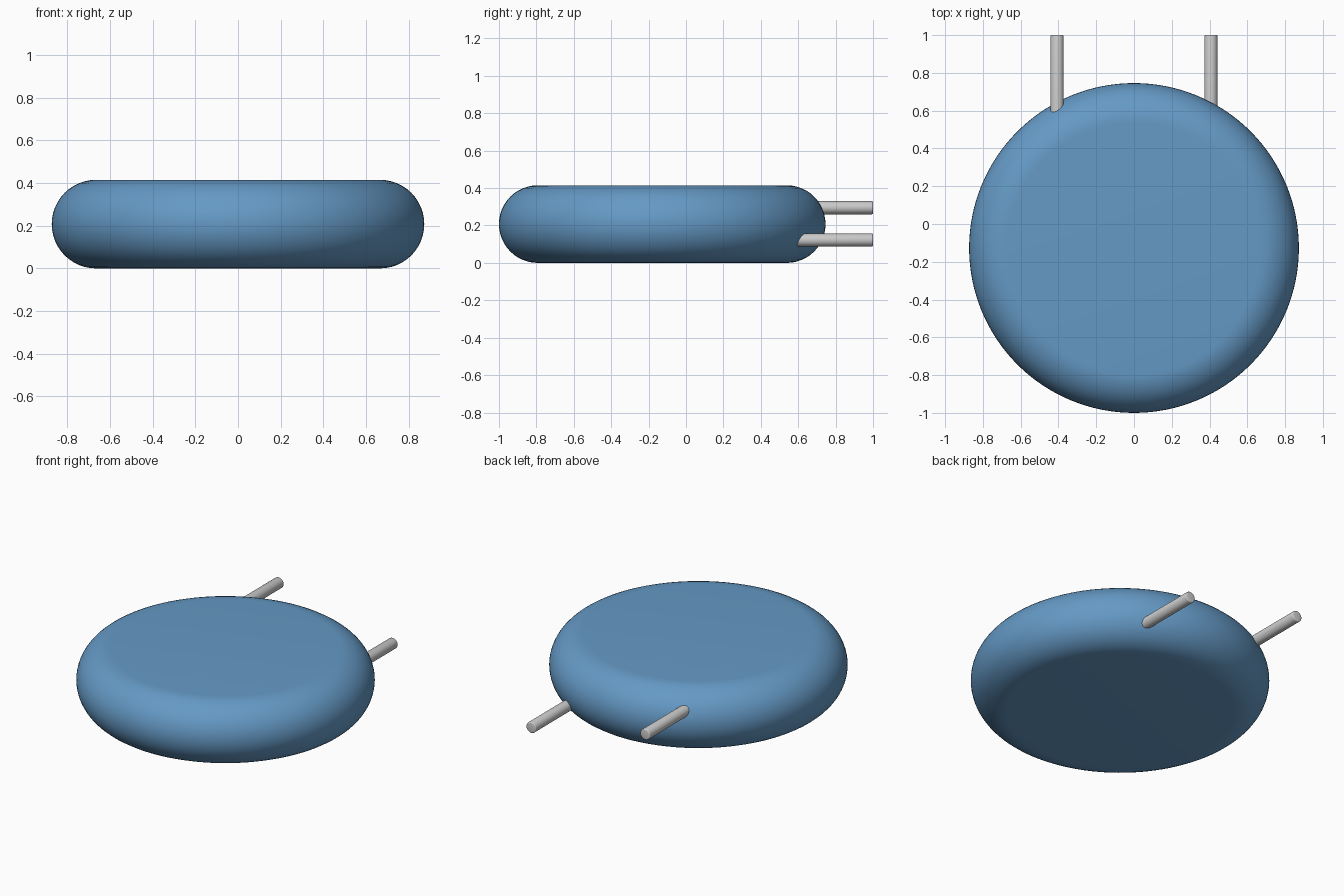
import bpy, bmesh, math
from mathutils import Matrix, Vector

if "Cube" in bpy.data.objects:
    bpy.data.objects.remove(bpy.data.objects["Cube"])


def mat(name, col):
    m = bpy.data.materials.new(name)
    m.diffuse_color = col
    m.use_nodes = True
    m.node_tree.nodes["Principled BSDF"].inputs["Base Color"].default_value = m.diffuse_color
    return m


def lathe(name, profile, steps, matrix, material=None):
    """Spin an (r, z) profile that starts and ends on the axis."""
    bm = bmesh.new()
    vs = [bm.verts.new((r, 0, z)) for r, z in profile]
    edges = [bm.edges.new(p) for p in zip(vs, vs[1:])]
    bmesh.ops.spin(bm, geom=vs + edges, cent=(0, 0, 0), axis=(0, 0, 1),
                   angle=math.tau, steps=steps, use_duplicate=False)
    bmesh.ops.remove_doubles(bm, verts=bm.verts, dist=1e-5)
    bmesh.ops.recalc_face_normals(bm, faces=bm.faces)
    me = bpy.data.meshes.new(name)
    bm.to_mesh(me)
    bm.free()
    me.transform(matrix)
    ob = bpy.data.objects.new(name, me)
    bpy.context.collection.objects.link(ob)
    if material:
        me.materials.append(material)
    bpy.ops.object.select_all(action='DESELECT')
    ob.select_set(True)
    bpy.context.view_layer.objects.active = ob
    bpy.ops.object.shade_smooth_by_angle(angle=math.radians(35))
    return ob


# Rounded disc body: flat top and bottom joined by a half-round rim
R, H = 0.873, 0.415
h = H / 2
rim = [(R - h + h * math.cos(a), h + h * math.sin(a))
       for a in (math.radians(-90 + 180 * i / 24) for i in range(25))]
lathe("disc_body", [(0, 0)] + rim + [(0, H)], 128,
      Matrix.Translation((0, -0.127, 0)), mat("blue", (0.13, 0.32, 0.56, 1)))

# Two parallel pins running out the back, with softened ends
r, b, y0, y1 = 0.035, 0.006, 0.5, 1.0
end = [(r - b + b * math.sin(a), y1 - b + b * math.cos(a))
       for a in (math.radians(90 - 30 * i) for i in range(4))]
pin = [(0, y0), (r, y0)] + end + [(0, y1)]
for name, x, z in (("upper_pin", -0.407, 0.295), ("lower_pin", 0.407, 0.122)):
    lathe(name, pin, 32,
          Matrix.Translation((x, 0, z)) @ Matrix.Rotation(math.radians(-90), 4, 'X'))
